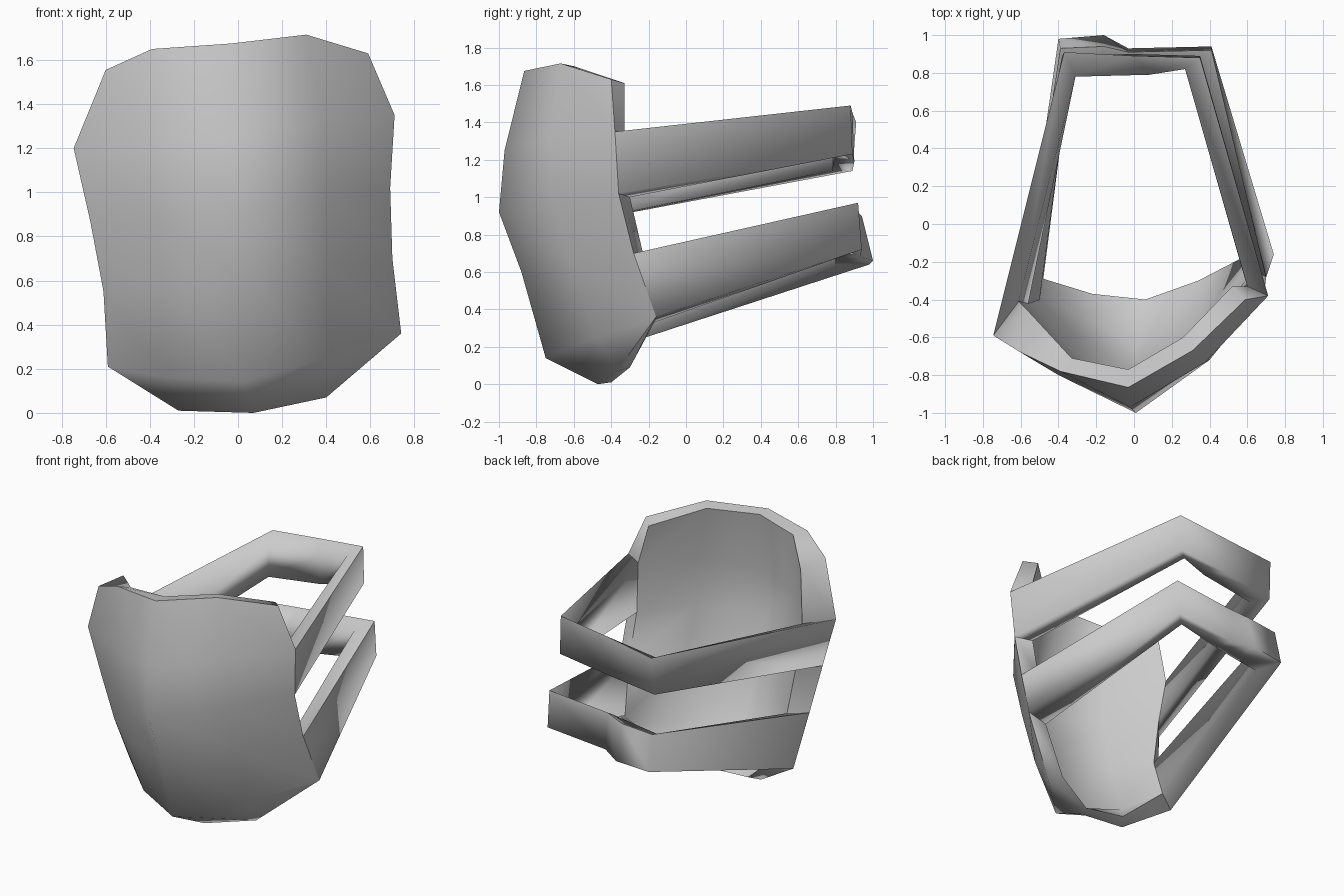
import bpy
import bmesh
from math import radians

cube = bpy.data.objects.get("Cube")
if cube:
    bpy.data.objects.remove(cube, do_unlink=True)

grey = bpy.data.materials.new("plain_grey")
grey.use_nodes = True
colour = (0.6, 0.6, 0.6, 1)
grey.diffuse_color = colour
grey.node_tree.nodes["Principled BSDF"].inputs["Base Color"].default_value = colour


def shell(name, outer, inner, angle):
    """Closed solid between an outer and an inner grid of points."""
    bm = bmesh.new()
    skins = [[[bm.verts.new(p) for p in row] for row in rows] for rows in (outer, inner)]
    for grid in skins:
        for upper, lower in zip(grid, grid[1:]):
            for i in range(len(upper) - 1):
                bm.faces.new((upper[i], lower[i], lower[i + 1], upper[i + 1]))
    # Rim walls joining the two skins
    rims = [g[0] + [r[-1] for r in g[1:]] + g[-1][-2::-1] + [r[0] for r in g[-2:0:-1]]
            for g in skins]
    a, b = rims
    for i in range(len(a)):
        bm.faces.new((a[i - 1], a[i], b[i], b[i - 1]))
    bmesh.ops.remove_doubles(bm, verts=bm.verts, dist=0.001)
    bmesh.ops.recalc_face_normals(bm, faces=bm.faces)
    mesh = bpy.data.meshes.new(name)
    bm.to_mesh(mesh)
    bm.free()
    mesh.materials.append(grey)
    obj = bpy.data.objects.new(name, mesh)
    bpy.context.collection.objects.link(obj)
    bpy.ops.object.select_all(action='DESELECT')
    bpy.context.view_layer.objects.active = obj
    obj.select_set(True)
    bpy.ops.object.shade_smooth_by_angle(angle=radians(angle))


# Side edges of the plate, outside and inside, shared with the strap ends
left_out = [(0.71, -0.38, 1.35), (0.69, -0.36, 1.02), (0.70, -0.28, 0.70), (0.74, -0.16, 0.36)]
left_in = [(0.60, -0.33, 1.33), (0.59, -0.30, 1.00), (0.60, -0.23, 0.70), (0.59, -0.17, 0.33)]
right_out = [(-0.745, -0.59, 1.20), (-0.67, -0.55, 0.87), (-0.61, -0.49, 0.55), (-0.59, -0.34, 0.21)]
right_in = [(-0.61, -0.41, 1.20), (-0.56, -0.42, 0.90), (-0.50, -0.40, 0.55), (-0.48, -0.29, 0.27)]

# Inner columns of the plate: right flank, ridge, left flank
middle = [
    [(-0.40, -0.80, 1.22), (-0.02, -0.97, 1.25), (0.38, -0.73, 1.32)],
    [(-0.36, -0.78, 0.90), (0.01, -1.00, 0.92), (0.40, -0.72, 1.00)],
    [(-0.34, -0.70, 0.57), (0.01, -0.88, 0.60), (0.41, -0.62, 0.66)],
    [(-0.33, -0.57, 0.16), (0.02, -0.75, 0.14), (0.42, -0.48, 0.25)],
]
middle_in = [[(x * 0.88, y + 0.1, z) for x, y, z in row] for row in middle]
top_out = [(-0.60, -0.68, 1.555), (-0.39, -0.78, 1.65), (-0.03, -0.865, 1.675),
           (0.31, -0.67, 1.715), (0.59, -0.40, 1.63)]
top_in = [(-0.57, -0.45, 1.55), (-0.33, -0.71, 1.63), (-0.03, -0.77, 1.67),
          (0.26, -0.60, 1.70), (0.52, -0.33, 1.61)]
bottom_out = [(-0.27, -0.44, 0.01), (0.07, -0.47, 0.0), (0.40, -0.37, 0.07)]
bottom_in = [(-0.22, -0.37, 0.04), (0.06, -0.40, 0.01), (0.34, -0.30, 0.09)]


def plate_rows(top, right, mid, left, bottom):
    rows = [[r] + m + [l] for r, m, l in zip(right, mid, left)]
    return [top] + rows + [[bottom[0]] + bottom + [bottom[2]]]


shell("front_plate",
      plate_rows(top_out, right_out, middle, left_out, bottom_out),
      plate_rows(top_in, right_in, middle_in, left_in, bottom_in), 72)


def strap(name, first, back):
    """Band from the left plate edge round the back to the right plate edge.
    Each back station gives outer top, outer bottom and the inner x, y."""
    skins = []
    for k, (left, right) in enumerate(((left_out, right_out), (left_in, right_in))):
        rows = []
        for j in (0, 1):
            row = [left[first + j]]
            for station in back:
                z = station[j][2]
                # The inner top edge sits a little lower, so the top slopes
                row.append((*station[2], z - 0.06 * (1 - j)) if k else station[j])
            rows.append(row + [right[first + j]])
        skins.append(rows)
    shell(name, *skins, 100)


# Upper strap
strap("upper_strap", 0, [
    ((0.35, 0.88, 1.49), (0.35, 0.89, 1.23), (0.27, 0.82)),
    ((0.00, 0.89, 1.45), (0.00, 0.90, 1.19), (0.08, 0.79)),
    ((-0.37, 0.91, 1.40), (-0.38, 0.89, 1.14), (-0.31, 0.78)),
])

# Lower strap, with a bulge near its right back corner
strap("lower_strap", 2, [
    ((0.41, 0.92, 0.97), (0.41, 0.94, 0.72), (0.31, 0.84)),
    ((-0.03, 0.91, 0.93), (-0.03, 0.93, 0.68), (0.00, 0.81)),
    ((-0.16, 0.94, 0.90), (-0.16, 1.00, 0.66), (-0.18, 0.80)),
    ((-0.39, 0.93, 0.88), (-0.40, 0.98, 0.64), (-0.34, 0.80)),
])
